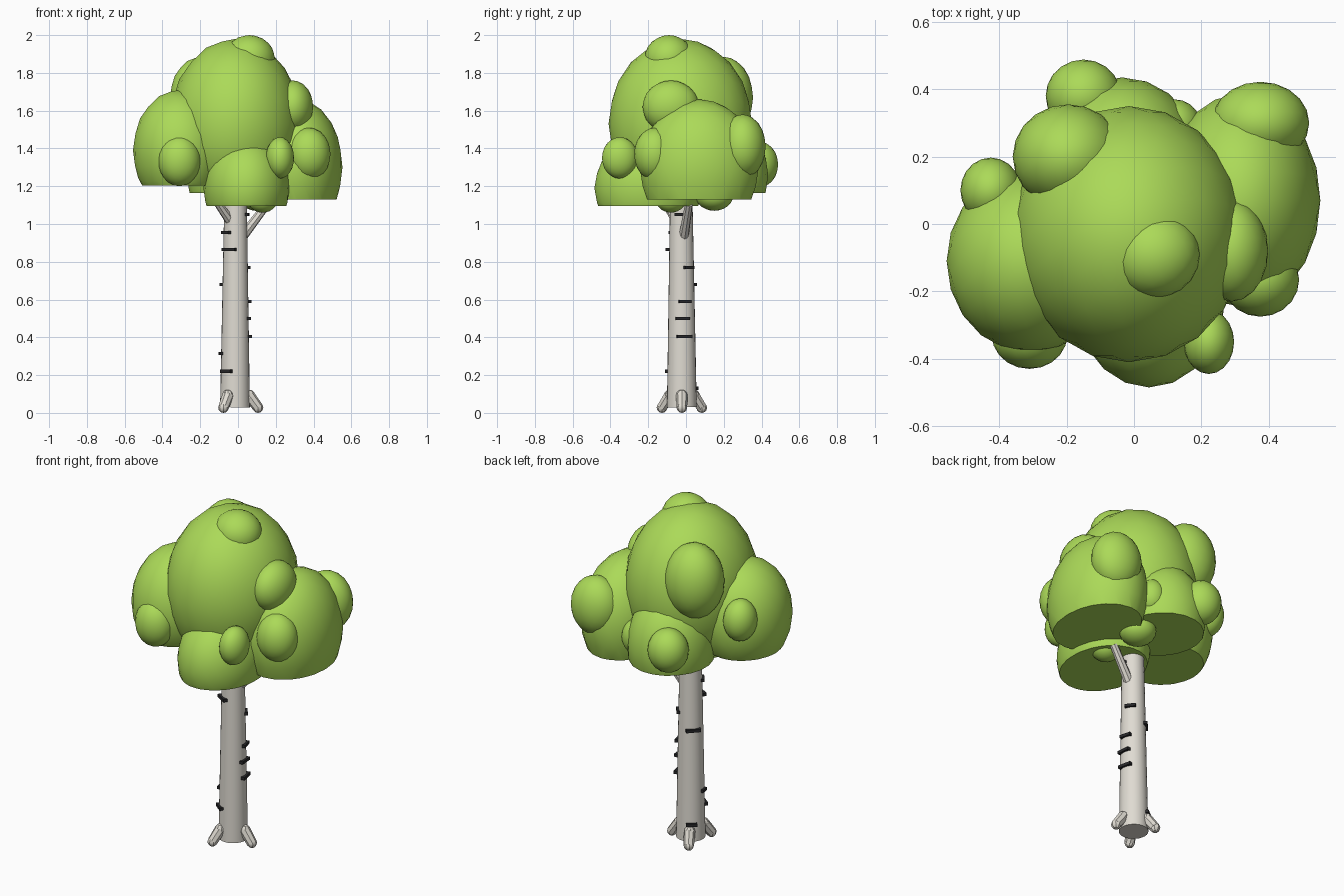
import bpy, bmesh
from math import radians, cos, sin
from mathutils import Vector, Matrix

old = bpy.data.objects.get("Cube")
if old:
    bpy.data.objects.remove(old, do_unlink=True)


def material(name, rgb):
    m = bpy.data.materials.new(name)
    m.use_nodes = True
    m.diffuse_color = (*rgb, 1)
    m.node_tree.nodes["Principled BSDF"].inputs["Base Color"].default_value = (*rgb, 1)
    return m


leaf = material("leaf_green", (0.41, 0.70, 0.098))
bark = material("pale_bark", (0.74, 0.71, 0.645))
dark = material("dark_bark_mark", (0.02, 0.02, 0.022))


def finish(name, bm, mat, angle=40):
    mesh = bpy.data.meshes.new(name)
    bmesh.ops.recalc_face_normals(bm, faces=bm.faces)
    bm.to_mesh(mesh)
    bm.free()
    mesh.materials.append(mat)
    ob = bpy.data.objects.new(name, mesh)
    bpy.context.collection.objects.link(ob)
    bpy.ops.object.select_all(action='DESELECT')
    ob.select_set(True)
    bpy.context.view_layer.objects.active = ob
    bpy.ops.object.shade_smooth_by_angle(angle=radians(angle))
    return ob


def clump(name, centre, radii, floor=None):
    """Leaf ball, sliced flat underneath when a floor height is given."""
    bm = bmesh.new()
    bmesh.ops.create_icosphere(bm, subdivisions=3, radius=1)
    bmesh.ops.scale(bm, vec=radii, verts=bm.verts)
    bmesh.ops.translate(bm, vec=centre, verts=bm.verts)
    if floor is not None:
        bmesh.ops.bisect_plane(bm, geom=bm.verts[:] + bm.edges[:] + bm.faces[:],
                               plane_co=(0, 0, floor), plane_no=(0, 0, 1), clear_inner=True)
        bmesh.ops.holes_fill(bm, edges=[e for e in bm.edges if e.is_boundary])
    finish(name, bm, leaf)


def tapered(bm, a, b, r1, r2, sides):
    """Tapered cylinder running from a to b."""
    a, b = Vector(a), Vector(b)
    turn = (b - a).to_track_quat('Z', 'Y').to_matrix().to_4x4()
    bmesh.ops.create_cone(bm, cap_ends=True, segments=sides, radius1=r1, radius2=r2,
                          depth=(b - a).length, matrix=Matrix.Translation((a + b) / 2) @ turn)


# Large leaf domes
clump("crown", (-0.015, -0.03, 1.53), (0.348, 0.38, 0.45), 1.24)
clump("right_mass", (-0.308, -0.11, 1.39), (0.248, 0.272, 0.32), 1.205)
clump("left_mass", (0.315, 0.07, 1.30), (0.238, 0.315, 0.36), 1.13)
clump("front_mass", (0.045, -0.20, 1.19), (0.228, 0.285, 0.28), 1.095)
clump("back_mass", (-0.035, 0.185, 1.26), (0.235, 0.25, 0.31), 1.165)

# Small leaf bumps
bumps = {
    "top_bump": ((0.06, -0.09, 1.875), (0.135, 0.13, 0.125)),
    "upper_back_bump": ((-0.195, 0.20, 1.67), (0.165, 0.155, 0.215)),
    "upper_left_bump": ((0.29, -0.08, 1.62), (0.108, 0.15, 0.14)),
    "back_bump": ((-0.15, 0.38, 1.315), (0.112, 0.108, 0.125)),
    "back_left_bump": ((0.375, 0.30, 1.41), (0.145, 0.122, 0.17)),
    "back_right_bump": ((-0.425, 0.10, 1.46), (0.09, 0.097, 0.12)),
    "front_right_bump": ((-0.31, -0.33, 1.335), (0.112, 0.10, 0.135)),
    "front_bump": ((0.222, -0.35, 1.35), (0.075, 0.095, 0.11)),
    "front_left_bump": ((0.375, -0.165, 1.37), (0.115, 0.11, 0.14)),
    "inner_back_bump": ((0.12, 0.29, 1.29), (0.08, 0.08, 0.10)),
    "lower_back_bump": ((0.10, 0.15, 1.15), (0.10, 0.10, 0.08)),
    "lower_front_bump": ((0.13, -0.08, 1.13), (0.08, 0.08, 0.07)),
}
for name, (centre, radii) in bumps.items():
    clump(name, centre, radii)

# Trunk
BASE = Vector((-0.016, -0.022, 0.03))
TOP = Vector((-0.013, -0.025, 1.10))
R_BASE, R_TOP = 0.079, 0.060
bm = bmesh.new()
tapered(bm, BASE, TOP, R_BASE, R_TOP, 24)
finish("trunk", bm, bark)

# Limbs reaching into the leaves
for name, start, end in (("left_limb", (0.025, -0.012, 0.935), (0.155, 0.015, 1.105)),
                         ("right_limb", (-0.03, -0.04, 1.0), (-0.11, -0.11, 1.115))):
    bm = bmesh.new()
    tapered(bm, start, end, 0.027, 0.021, 8)
    finish(name, bm, bark, 30)

# Roots, three around the base with rounded toes
for i in range(3):
    ang = radians(120 * i)
    out = Vector((cos(ang), sin(ang), 0))
    knee = BASE + out * 0.075 + Vector((0, 0, 0.062))
    toe = BASE + out * 0.122 + Vector((0, 0, -0.002))
    bm = bmesh.new()
    tapered(bm, knee, toe, 0.031, 0.028, 8)
    for p, r in ((knee, 0.031), (toe, 0.028)):
        bmesh.ops.create_uvsphere(bm, u_segments=8, v_segments=6, radius=r,
                                  matrix=Matrix.Translation(p))
    finish("root_%d" % (i + 1), bm, bark, 30)

# Dark bark marks: height, angle around the trunk, length
marks = [(1.05, -10, 0.05), (0.955, 218, 0.06), (0.865, 239, 0.08), (0.77, 37, 0.06),
         (0.68, 137, 0.08), (0.59, 15, 0.065), (0.50, 5, 0.075), (0.405, 12, 0.08),
         (0.315, 190, 0.045), (0.22, 232, 0.07), (0.13, 128, 0.06)]
for i, (z, deg, length) in enumerate(marks):
    t = (z - BASE.z) / (TOP.z - BASE.z)
    spot = BASE.lerp(TOP, t)
    radius = R_BASE + (R_TOP - R_BASE) * t
    place = (Matrix.Translation(spot) @ Matrix.Rotation(radians(deg), 4, 'Z')
             @ Matrix.Translation((radius, 0, 0))
             @ Matrix.Diagonal((0.022, length, 0.017, 1)))
    bm = bmesh.new()
    bmesh.ops.create_cube(bm, size=1, matrix=place)
    finish("bark_mark_%d" % (i + 1), bm, dark, 30)
